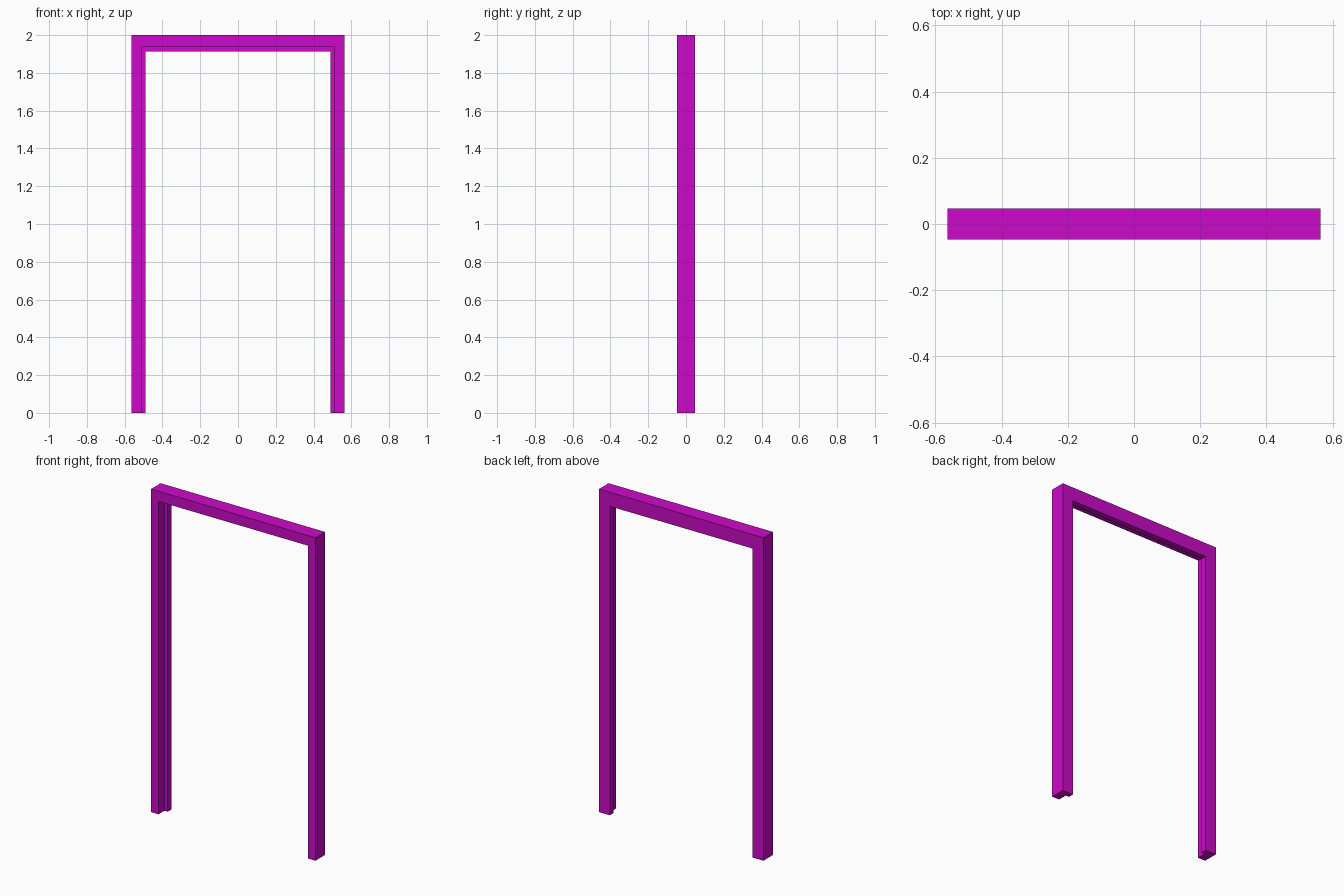
import bpy
import bmesh

cube = bpy.data.objects.get("Cube")
if cube:
    bpy.data.objects.remove(cube, do_unlink=True)

# Overall size
HALF_WIDTH, HEIGHT, HALF_DEPTH = 0.563, 2.0, 0.047
REBATE_Y = 0.011                       # where the door stop begins
JAMB_LINING, JAMB_STOP = 0.051, 0.074  # thickness at the rebate and at the stop
HEAD_LINING, HEAD_STOP = 0.063, 0.087

# Magenta paint
paint = bpy.data.materials.new("magenta_paint")
paint.use_nodes = True
colour = (0.6, 0.003, 0.58, 1)
paint.diffuse_color = colour
paint.node_tree.nodes["Principled BSDF"].inputs["Base Color"].default_value = colour

# Stepped cross-section: jamb inset, head inset, depth
section = [
    (0, 0, -HALF_DEPTH),
    (JAMB_LINING, HEAD_LINING, -HALF_DEPTH),
    (JAMB_LINING, HEAD_LINING, REBATE_Y),
    (JAMB_STOP, HEAD_STOP, REBATE_Y),
    (JAMB_STOP, HEAD_STOP, HALF_DEPTH),
    (0, 0, HALF_DEPTH),
]

# Sweep the section up one jamb, across the head and down the other jamb
bm = bmesh.new()
rings = []
for side, at_top in ((-1, False), (-1, True), (1, True), (1, False)):
    rings.append([
        bm.verts.new((side * (HALF_WIDTH - jamb), y, HEIGHT - head if at_top else 0))
        for jamb, head, y in section
    ])
for a, b in zip(rings, rings[1:]):
    for i in range(len(section)):
        j = (i + 1) % len(section)
        bm.faces.new((a[i], a[j], b[j], b[i]))

# Feet
bm.faces.new(rings[0])
bm.faces.new(rings[-1])
bmesh.ops.recalc_face_normals(bm, faces=bm.faces[:])

mesh = bpy.data.meshes.new("door_frame")
bm.to_mesh(mesh)
bm.free()
mesh.materials.append(paint)
frame = bpy.data.objects.new("door_frame", mesh)
bpy.context.collection.objects.link(frame)
